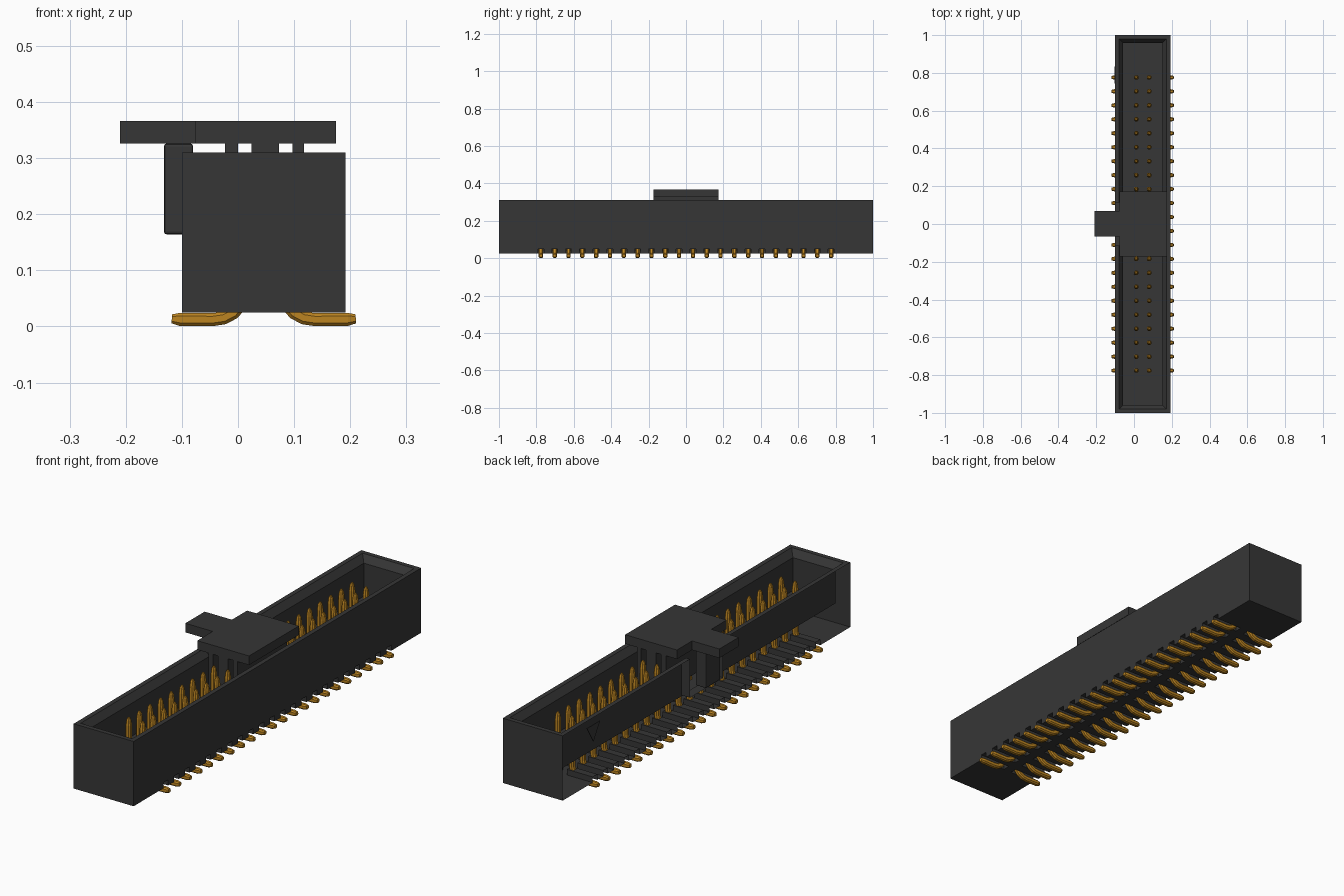
import bpy, bmesh
from mathutils import Vector

cube = bpy.data.objects.get("Cube")
if cube:
    bpy.data.objects.remove(cube, do_unlink=True)


def material(name, rgb):
    m = bpy.data.materials.new(name)
    m.use_nodes = True
    m.diffuse_color = (*rgb, 1)
    bsdf = m.node_tree.nodes["Principled BSDF"]
    bsdf.inputs["Base Color"].default_value = (*rgb, 1)
    bsdf.inputs["Roughness"].default_value = 0.6
    return m


black = material("black plastic", (0.037, 0.037, 0.037))
gold = material("gold plating", (0.5, 0.23, 0.015))


def finish(name, bm, mat):
    bmesh.ops.recalc_face_normals(bm, faces=bm.faces)
    mesh = bpy.data.meshes.new(name)
    bm.to_mesh(mesh)
    bm.free()
    mesh.materials.append(mat)
    ob = bpy.data.objects.new(name, mesh)
    bpy.context.collection.objects.link(ob)
    return ob


def add_box(bm, x, y, z):
    vs = [bm.verts.new((a, b, c)) for a in x for b in y for c in z]
    for f in ((0, 1, 3, 2), (4, 6, 7, 5), (0, 4, 5, 1),
              (2, 3, 7, 6), (0, 2, 6, 4), (1, 5, 7, 3)):
        bm.faces.new([vs[i] for i in f])


def box(name, x, y, z, mat=black):
    bm = bmesh.new()
    add_box(bm, x, y, z)
    return finish(name, bm, mat)


def loft(bm, rings):
    loops = [[bm.verts.new(p) for p in r] for r in rings]
    for a, b in zip(loops, loops[1:]):
        for i in range(len(a)):
            j = (i + 1) % len(a)
            bm.faces.new((a[i], a[j], b[j], b[i]))
    bm.faces.new(loops[0][::-1])
    bm.faces.new(loops[-1])


MID, LEFT, RIGHT = 0.046, -0.1, 0.192
COUNT, PITCH = 22, 0.0739
FIRST = -PITCH * (COUNT - 1) / 2


# Housing: open tray with a chamfered rim
def rect(inset, z):
    x0, x1, y = LEFT + inset, RIGHT - inset, 1 - inset
    return [(x0, -y, z), (x1, -y, z), (x1, y, z), (x0, y, z)]


bm = bmesh.new()
loft(bm, [rect(0, 0.025), rect(0, 0.31), rect(0.02, 0.31),
          rect(0.042, 0.28), rect(0.042, 0.135)])
housing = finish("housing", bm, black)

# Cutters: key notch in one long wall, and a groove for every contact foot
bm = bmesh.new()
add_box(bm, (-0.2, -0.03), (-0.115, 0.115), (0.14, 0.4))
for i in range(COUNT):
    y = FIRST + i * PITCH
    for x in ((-0.2, 0.026), (2 * MID - 0.026, 0.3)):
        add_box(bm, x, (y - 0.016, y + 0.016), (0.0, 0.05))
cutter = finish("housing_cutter", bm, black)
cutter.hide_render = True
mod = housing.modifiers.new("cuts", "BOOLEAN")
mod.operation = "DIFFERENCE"
mod.solver = "EXACT"
mod.object = cutter
deps = bpy.context.evaluated_depsgraph_get()
mesh = bpy.data.meshes.new_from_object(housing.evaluated_get(deps))
housing.modifiers.clear()
bpy.data.objects.remove(cutter, do_unlink=True)

# The keyed long side is open on the outside
bm = bmesh.new()
bm.from_mesh(mesh)
outer = [f for f in bm.faces if f.normal.x < -0.9
         and abs(f.calc_center_median().x - LEFT) < 0.002]
bmesh.ops.delete(bm, geom=outer, context="FACES_ONLY")
bm.to_mesh(mesh)
bm.free()
housing.data = mesh

# First-contact marker triangle on the open side
bm = bmesh.new()
loft(bm, [[(x, 0.835, 0.28), (x, 0.745, 0.28), (x, 0.79, 0.205)]
          for x in (LEFT - 0.003, LEFT)])
finish("marker_triangle", bm, black)


# Contacts: foot, bend, upright pin and tapered tip, as (x, z, scale)
PATH = [(-0.118, 0.0135, 0.7), (-0.104, 0.0125, 1), (-0.045, 0.012, 1),
        (-0.025, 0.015, 1), (-0.008, 0.024, 1), (0.004, 0.038, 1),
        (0.011, 0.062, 1), (0.012, 0.25, 1), (0.012, 0.272, 0.75),
        (0.012, 0.283, 0.35)]
R, C = 0.0115, 0.006
SECTION = [(R, C), (C, R), (-C, R), (-R, C), (-R, -C), (-C, -R), (C, -R), (R, -C)]


def contact_row(name, side):
    bm = bmesh.new()
    pts = [Vector((x, 0, z)) for x, z, _ in PATH]
    rings = []
    for i, p in enumerate(pts):
        t = (pts[min(i + 1, len(pts) - 1)] - pts[max(i - 1, 0)]).normalized()
        n = Vector((-t.z, 0, t.x))
        ring = [p + (n * u + Vector((0, v, 0))) * PATH[i][2] for u, v in SECTION]
        if side > 0:
            ring = [Vector((2 * MID - q.x, q.y, q.z)) for q in ring]
        rings.append([q + Vector((0, FIRST, 0)) for q in ring])
    loft(bm, rings)
    ob = finish(name, bm, gold)
    arr = ob.modifiers.new("repeat", "ARRAY")
    arr.count = COUNT
    arr.use_relative_offset = False
    arr.use_constant_offset = True
    arr.constant_offset_displace = (0, PITCH, 0)


contact_row("contacts_right", -1)
contact_row("contacts_left", 1)

# Pick-up cap: plate, side tab, key leg and gripping fins
W = 0.173
box("cap_plate", (-0.077, 0.175), (-W, W), (0.326, 0.366))
box("cap_tab", (-0.21, -0.077), (-0.066, 0.068), (0.326, 0.366))
leg = box("cap_key_leg", (-0.132, -0.08), (-0.05, 0.05), (0.164, 0.326))
bev = leg.modifiers.new("soft_edges", "BEVEL")
bev.width = 0.005
bev.segments = 2
for name, x in (("outer_right", (-0.023, 0.0)), ("middle", (0.024, 0.073)),
                ("outer_left", (0.097, 0.118))):
    box("cap_fin_" + name, x, (-W, W), (0.17, 0.326))
